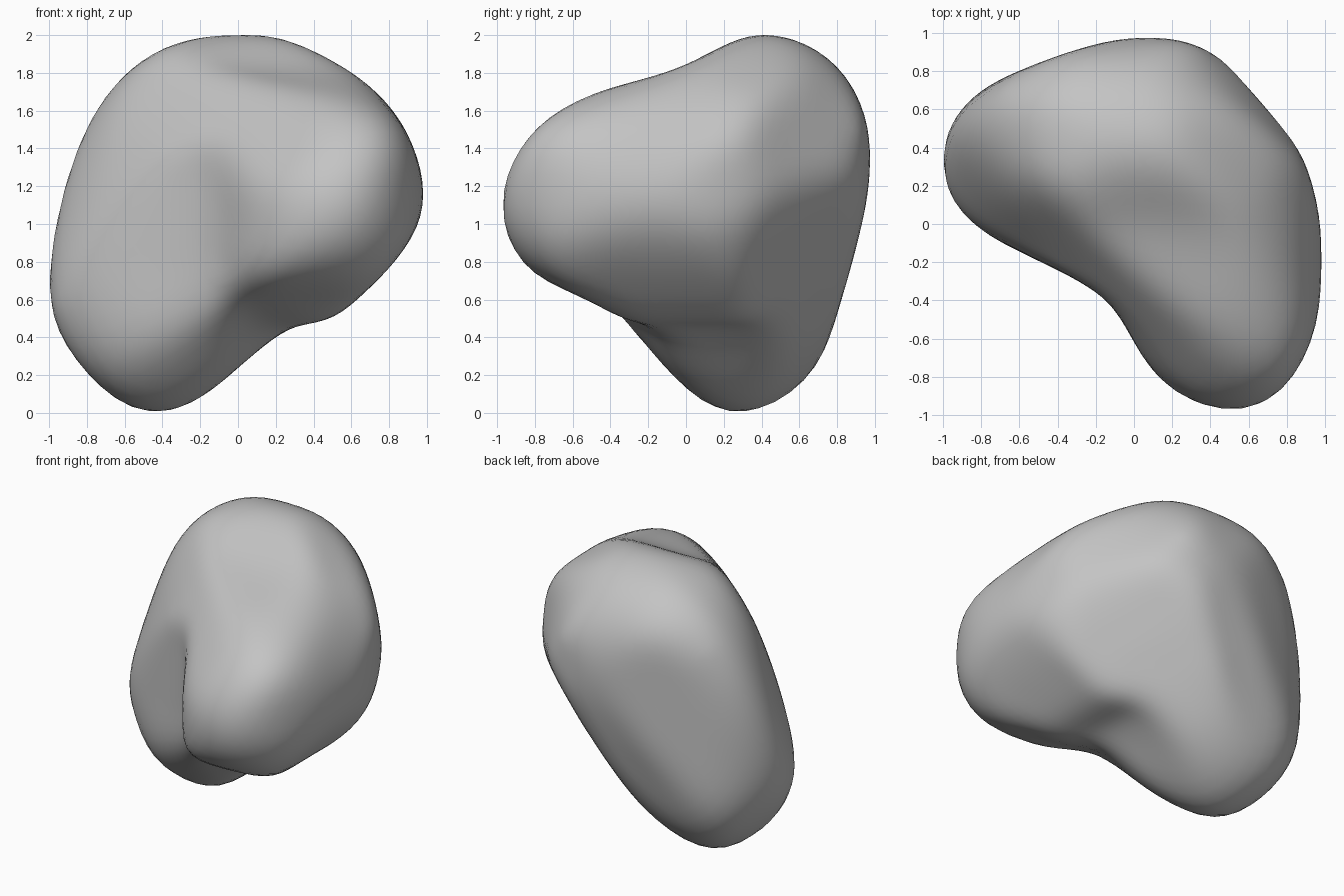
import bpy
import bmesh
from math import sin, cos, radians, inf
from mathutils import Vector

cube = bpy.data.objects.get("Cube")
if cube:
    bpy.data.objects.remove(cube, do_unlink=True)

MIDDLE = Vector((0, 0, 1))       # centre of the bounding box
CORE = Vector((.1, .15, 1.1))    # point inside the boulder from which it is carved


def rounded(points, steps=4):
    """Run a closed smooth curve through a few profile points."""
    points = [Vector(p) for p in points]
    count = len(points)
    curve = []
    for i, start in enumerate(points):
        before, end, after = (points[(i + k) % count] for k in (-1, 1, 2))
        leave = (end - before) / 2
        arrive = (after - start) / 2
        for step in range(steps):
            t = step / steps
            blend = t * t * (3 - 2 * t)
            curve.append(start.lerp(end, blend)
                         + leave * t * (1 - t) ** 2
                         - arrive * t * t * (1 - t))
    return curve


class Outline:
    """A rounded profile, extruded endlessly along one carving direction."""

    def __init__(self, turn, tilt, *points):
        t, e = radians(turn), radians(tilt)
        self.right = Vector((cos(t), sin(t), 0))
        self.up = Vector((-sin(e) * sin(t), sin(e) * cos(t), cos(e)))
        start = self.flatten(CORE - MIDDLE)
        self.points = [p - start for p in rounded(points)]

    def flatten(self, v):
        return Vector((v.dot(self.right), v.dot(self.up)))

    def reach(self, direction):
        """Distance from the core to the profile wall along a direction."""
        d = self.flatten(direction)
        nearest = inf
        for a, b in zip(self.points, self.points[1:] + self.points[:1]):
            edge = b - a
            det = d.cross(edge)
            if abs(det) < 1e-9:
                continue
            distance = a.cross(edge) / det
            along = a.cross(d) / det
            if distance > 0 and -1e-6 <= along <= 1 + 1e-6:
                nearest = min(nearest, distance)
        return nearest


# Upright profiles, lengthwise and crosswise
length_profile = Outline(
    0, 0, (-.4, -1.04), (-.8, -.87), (-1.01, -.33), (-.85, .42), (-.46, .9),
    (.2, 1), (.8, .63), (.98, .05), (.55, -.47), (.25, -.56), (-.2, -.93))
cross_profile = Outline(
    90, 0, (.33, -1.05), (.58, -.92), (.76, -.6), (.98, .3), (.82, .82),
    (.4, 1.01), (-.05, .82), (-.62, .64), (-.9, .38), (-.99, .06),
    (-.85, -.24), (-.38, -.48), (.05, -.92))

# Plan profile with the nose bulging out at the front
plan_profile = Outline(
    0, 90, (-1.01, .3), (-.95, .54), (-.72, .75), (0, .98), (.52, .83),
    (.9, .31), (.99, -.35), (.82, -.82), (.52, -1), (.11, -.8),
    (-.16, -.38), (-.86, 0))

# Diagonal profiles that trim the shoulders, belly and nose
nose_profile = Outline(
    35, 25, (.19, 1.16), (.73, .84), (.93, .2), (.84, -.23), (.5, -.59),
    (-.2, -.77), (-.52, -.6), (-.71, -.16), (-.63, .26), (-.33, .94))
back_profile = Outline(
    -145, 25, (-.12, .94), (.36, .48), (.64, -.22), (.71, -.68), (.52, -1.04),
    (.2, -1.18), (-.34, -.81), (-.95, .2), (-.83, .68))
belly_profile = Outline(
    145, -25, (.25, 1.13), (.86, .81), (1.08, .1), (1.02, -.58), (.55, -.97),
    (.12, -.8), (-.22, -.53), (-.65, -.48), (-1, -.32), (-1.18, .1),
    (-1.04, .48), (-.58, .84))
outlines = (length_profile, cross_profile, plan_profile,
            nose_profile, back_profile, belly_profile)

# Carve a dense ball down to the space shared by all the profiles
bm = bmesh.new()
bmesh.ops.create_icosphere(bm, subdivisions=5, radius=1)
for vert in bm.verts:
    direction = vert.co.normalized()
    vert.co = CORE + direction * min(o.reach(direction) for o in outlines)


def relax(factor):
    """Move every vertex towards, or away from, the mean of its neighbours."""
    moved = []
    for vert in bm.verts:
        near = [e.other_vert(vert).co for e in vert.link_edges]
        mean = sum(near, Vector()) / len(near)
        moved.append(vert.co.lerp(mean, factor))
    for vert, place in zip(bm.verts, moved):
        vert.co = place


# Wear the carved ridges into soft shoulders while keeping the volume
for wear in range(14):
    relax(.6)
    relax(-.45)

mesh = bpy.data.meshes.new("boulder")
bmesh.ops.recalc_face_normals(bm, faces=bm.faces)
bm.to_mesh(mesh)
bm.free()
boulder = bpy.data.objects.new("boulder", mesh)
bpy.context.collection.objects.link(boulder)

# Plain grey stone
stone = bpy.data.materials.new("grey stone")
stone.use_nodes = True
grey = (.55, .55, .55, 1)
stone.diffuse_color = grey
stone.node_tree.nodes["Principled BSDF"].inputs["Base Color"].default_value = grey
mesh.materials.append(stone)

# Smooth shading that keeps any sharp break
bpy.ops.object.select_all(action="DESELECT")
boulder.select_set(True)
bpy.context.view_layer.objects.active = boulder
bpy.ops.object.shade_smooth_by_angle(angle=radians(40))
